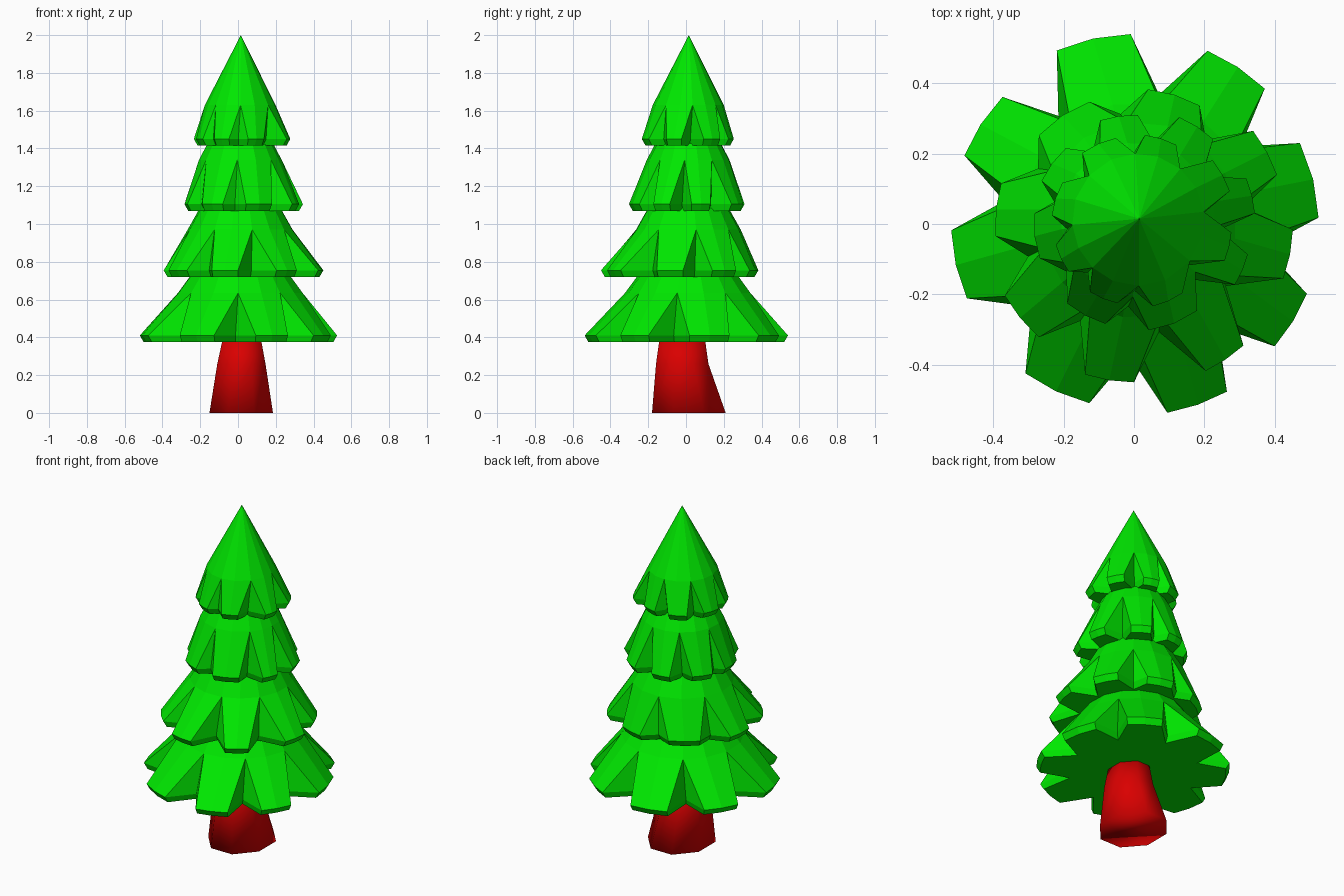
import bpy, bmesh
from math import cos, sin, radians, pi

if "Cube" in bpy.data.objects:
    bpy.data.objects.remove(bpy.data.objects["Cube"])


def material(name, color):
    m = bpy.data.materials.new(name)
    m.diffuse_color = color
    m.use_nodes = True
    m.node_tree.nodes["Principled BSDF"].inputs["Base Color"].default_value = m.diffuse_color
    return m


green = material("leaf_green", (0.0, 0.8, 0.0, 1))
red = material("bark_red", (0.7, 0.0, 0.0, 1))


def finish(bm, name, mat):
    bmesh.ops.recalc_face_normals(bm, faces=bm.faces)
    me = bpy.data.meshes.new(name)
    bm.to_mesh(me)
    bm.free()
    me.materials.append(mat)
    ob = bpy.data.objects.new(name, me)
    bpy.context.collection.objects.link(ob)
    return ob


def tier(name, z0, valley_r, notch, top, lobes):
    """Notched skirt: lobes are (start angle, end angle, radius);
    notch and top are (radius, height) of the rings above the rim."""
    bm = bmesh.new()

    def pt(a, r, z, off=0.0):
        a = radians(a)
        return bm.verts.new((r * cos(a) + off, r * sin(a) + off, z))

    # Rim outline: three points per lobe, then one valley point
    outline, ring_angles = [], []
    n = len(lobes)
    for i, (a, b, r) in enumerate(lobes):
        nxt = lobes[(i + 1) % n][0] + (360 if i == n - 1 else 0)
        mid, gap = (a + b) / 2, (b + nxt) / 2
        outline += [(a, r), (mid, r), (b, r), (gap, valley_r)]
        ring_angles += [mid, gap]
    low = [pt(a, r - 0.02, z0) for a, r in outline]
    rim = [pt(a, r, z0 + 0.035) for a, r in outline]
    ring = [pt(a, notch[0], notch[1], 0.012) for a in ring_angles]
    bm.faces.new(low)
    for i in range(4 * n):
        j = (i + 1) % (4 * n)
        bm.faces.new((low[i], low[j], rim[j], rim[i]))

    # Lobe panels and the V-shaped notches between them
    for i in range(n):
        s, m, e, v = rim[4 * i:4 * i + 4]
        after = rim[(4 * i + 4) % (4 * n)]
        before, centre, apex = ring[2 * i - 1], ring[2 * i], ring[2 * i + 1]
        bm.faces.new((s, m, centre, before))
        bm.faces.new((m, e, apex, centre))
        bm.faces.new((e, v, apex))
        bm.faces.new((v, after, apex))

    # Upper cone, ending in a ring or in the tip
    if top[0] == 0:
        upper = [bm.verts.new((0.015, 0.015, top[1]))] * (2 * n)
    else:
        upper = [pt(a, top[0], top[1], 0.012) for a in ring_angles]
    for i in range(2 * n):
        j = (i + 1) % (2 * n)
        corners = dict.fromkeys((ring[i], ring[j], upper[j], upper[i]))
        bm.faces.new(list(corners))
    return finish(bm, name, green)


# Foliage, bottom to top
tier("foliage_bottom", 0.375, 0.375, (0.335, 0.635), (0.265, 0.73), [
    (2, 26, .525), (46, 67, .535), (91, 114, .54), (136, 158, .52),
    (182, 204, .52), (234, 256, .525), (280, 299, .545), (319, 338, .53)])
tier("foliage_lower_middle", 0.72, 0.315, (0.28, 0.97), (0.215, 1.085), [
    (-20, -2, .452), (19, 38, .43), (61, 84, .385), (110, 137, .37),
    (163, 185, .395), (209, 230, .42), (252, 270, .45), (296, 312, .465)])
tier("foliage_upper_middle", 1.07, 0.235, (0.22, 1.34), (0.175, 1.425), [
    (5, 22, .345), (47, 67, .33), (88, 108, .31), (132, 155, .29),
    (174, 200, .285), (230, 254, .295), (278, 306, .305), (329, 345, .335)])
tier("foliage_top", 1.415, 0.19, (0.188, 1.63), (0, 2.0), [
    (-22, -5, .278), (19, 39, .288), (62, 83, .255), (102, 126, .25),
    (150, 174, .235), (195, 216, .23), (237, 258, .23), (283, 305, .24)])

# Trunk: leaning, flared, eight-sided; rings are (cx, cy, rx, ry, z)
bm = bmesh.new()
rings = []
for cx, cy, rx, ry, z in [(.017, .015, .182, .211, 0), (.018, -.02, .138, .15, .26),
                          (.02, -.02, .112, .132, .38)]:
    rings.append([bm.verts.new((cx + rx * cos(pi * (k + .5) / 4),
                                cy + ry * sin(pi * (k + .5) / 4), z))
                  for k in range(8)])
for a, b in zip(rings, rings[1:]):
    for k in range(8):
        bm.faces.new((a[k], a[(k + 1) % 8], b[(k + 1) % 8], b[k]))
bm.faces.new(rings[0])
bm.faces.new(rings[-1])
trunk = finish(bm, "trunk", red)
trunk.data.shade_smooth()
